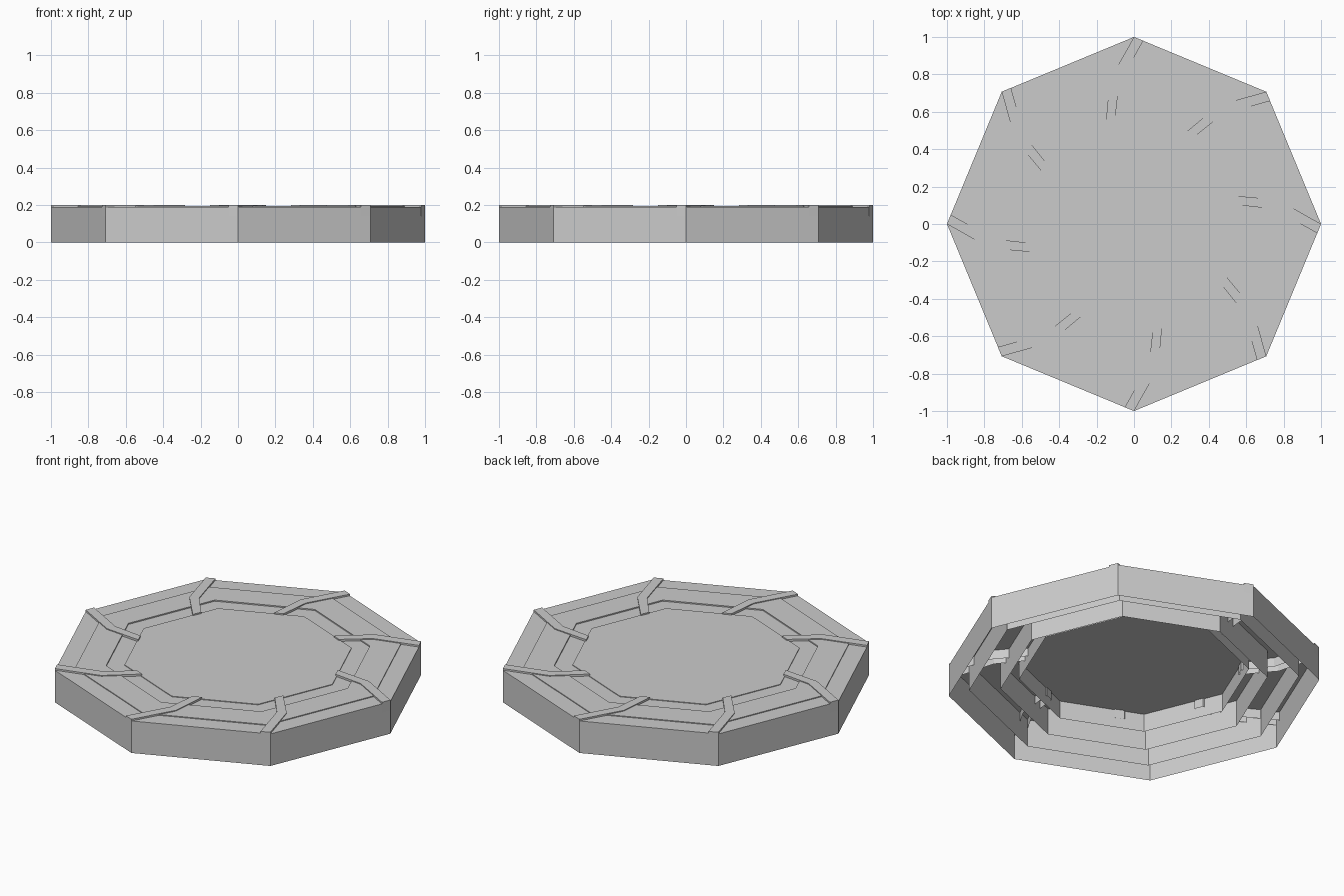
import bpy
import bmesh
from math import cos, sin, pi

if "Cube" in bpy.data.objects:
    bpy.data.objects.remove(bpy.data.objects["Cube"])

SIDES = 8


def octagon(bm, r, z):
    return [bm.verts.new((r * cos(2 * pi * i / SIDES), r * sin(2 * pi * i / SIDES), z))
            for i in range(SIDES)]


def bridge(bm, a, b):
    for i in range(len(a)):
        j = (i + 1) % len(a)
        bm.faces.new((a[i], a[j], b[j], b[i]))


def finish(bm, name):
    me = bpy.data.meshes.new(name)
    bm.to_mesh(me)
    bm.free()
    ob = bpy.data.objects.new(name, me)
    bpy.context.collection.objects.link(ob)
    return ob


def open_ring(name, r_out, r_in, z_top, z_out, z_in=None):
    """Flat octagonal ring with hanging outer (and optional inner) skirt, open below."""
    bm = bmesh.new()
    top = octagon(bm, r_out, z_top)
    bridge(bm, octagon(bm, r_out, z_out), top)
    if r_in:
        inner = octagon(bm, r_in, z_top)
        bridge(bm, top, inner)
        if z_in is not None:
            bridge(bm, inner, octagon(bm, r_in, z_in))
    else:
        bm.faces.new(top)
    return finish(bm, name)


# Stepped concentric platform pieces
open_ring("outer_rim", 1.0, 0.89, 0.19, 0.0)
open_ring("raised_walkway", 0.89, 0.72, 0.195, 0.03, 0.03)
open_ring("inner_channel", 0.72, 0.62, 0.188, 0.03)
open_ring("centre_plate", 0.62, 0, 0.192, 0.085)

# Bent spokes, one at each corner, open below
profile = [(1.0, 0.0), (0.77, 0.13), (0.55, 0.15),
           (0.57, 0.10), (0.75, 0.08), (0.98, -0.05)]
for k in range(SIDES):
    a = 2 * pi * k / SIDES
    bm = bmesh.new()
    loops = [[bm.verts.new((x * cos(a) - y * sin(a), x * sin(a) + y * cos(a), z))
              for x, y in profile] for z in (0.14, 0.2)]
    bridge(bm, *loops)
    top = loops[1]
    bm.faces.new((top[0], top[1], top[4], top[5]))
    bm.faces.new((top[1], top[2], top[3], top[4]))
    finish(bm, f"spoke_{k + 1}")
